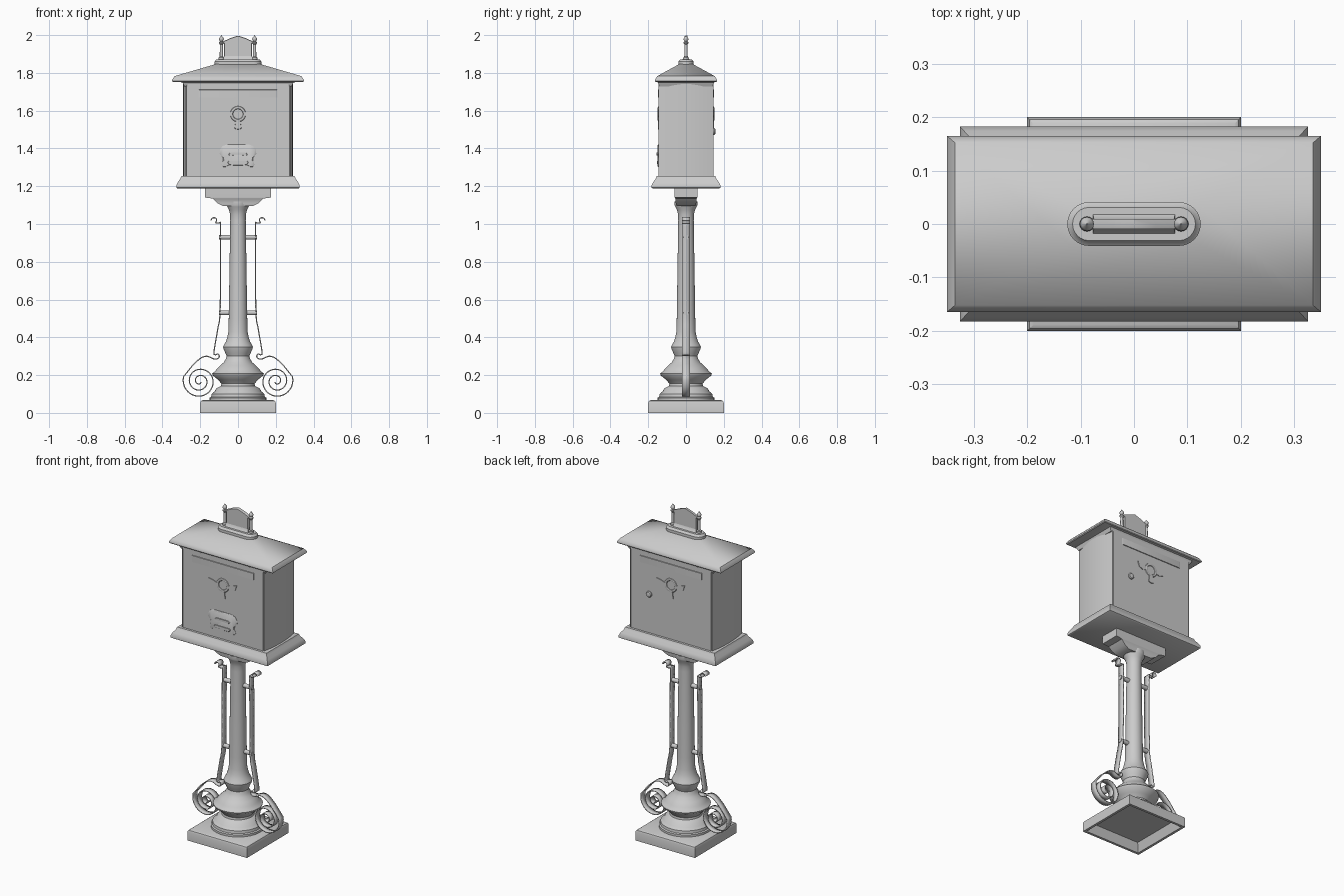
import bpy, bmesh, math
from mathutils import Vector

if "Cube" in bpy.data.objects:
    bpy.data.objects.remove(bpy.data.objects["Cube"])


def make(name, bm):
    bmesh.ops.recalc_face_normals(bm, faces=bm.faces)
    me = bpy.data.meshes.new(name)
    bm.to_mesh(me)
    bm.free()
    ob = bpy.data.objects.new(name, me)
    bpy.context.collection.objects.link(ob)
    return ob


def loft(name, rings, caps=True):
    """Skin a stack of closed outlines with equal point counts."""
    bm = bmesh.new()
    rows = [[bm.verts.new(p) for p in ring] for ring in rings]
    n = len(rows[0])
    for a, b in zip(rows, rows[1:]):
        for i in range(n):
            j = (i + 1) % n
            bm.faces.new((a[i], a[j], b[j], b[i]))
    if caps:
        bm.faces.new(rows[0])
        bm.faces.new(rows[-1])
    return make(name, bm)


def rect(hx, hy, z):
    return [(-hx, -hy, z), (hx, -hy, z), (hx, hy, z), (-hx, hy, z)]


def circle(r, z, cx=0.0, n=40):
    return [(cx + r * math.cos(2 * math.pi * i / n), r * math.sin(2 * math.pi * i / n), z)
            for i in range(n)]


def stadium(hx, r, z, n=12):
    pts = []
    for side, start in ((1, -90), (-1, 90)):
        for i in range(n + 1):
            a = math.radians(start + 180 * i / n)
            pts.append((side * (hx - r) + r * math.cos(a), r * math.sin(a), z))
    return pts


def prism(name, half, y0, y1):
    """Left-right symmetric (x, z) half outline made into a relief from y0 to y1."""
    full = half + [(-x, z) for x, z in reversed(half) if x > 1e-6]
    inner = Vector((0, sum(p[1] for p in full) / len(full)))
    top = [inner + (Vector(p) - inner) * 0.95 for p in full]
    mid = y0 + (y1 - y0) * 0.6
    return loft(name, [[(x, y0, z) for x, z in full], [(x, mid, z) for x, z in full],
                       [(p.x, y1, p.y) for p in top]])


def smooth_path(pts, steps=5):
    """Catmull-Rom through 2D points."""
    p = [Vector(q) for q in pts]
    p = [p[0]] + p + [p[-1]]
    out = []
    for a, b, c, d in zip(p, p[1:], p[2:], p[3:]):
        for k in range(steps):
            t = k / steps
            out.append(0.5 * (2 * b + (c - a) * t + (2 * a - 5 * b + 4 * c - d) * t * t
                              + (3 * b - a - 3 * c + d) * t ** 3))
    return out + [p[-1]]


def mirror_x(ob):
    ob.modifiers.new("mirror", 'MIRROR')


# Square foot, hollow underneath
loft("base_plate", [rect(a, a, z) for a, z in
     ((.165, .05), (.185, 0), (.2, 0), (.2, .052), (.196, .062), (.188, .067))])

# Turned pedestal and tapering column
loft("column", [circle(r, z) for r, z in (
    (.15, .06), (.15, .08), (.142, .084), (.14, .1), (.125, .112), (.115, .13), (.09, .143),
    (.088, .155), (.105, .175), (.134, .198), (.137, .208), (.12, .222), (.115, .23), (.096, .25),
    (.075, .268), (.065, .285), (.06, .3), (.066, .315), (.076, .337), (.079, .35), (.072, .364),
    (.064, .378), (.057, .4), (.051, .43), (.049, .5), (.041, 1.02), (.042, 1.05), (.048, 1.075),
    (.057, 1.092), (.06, 1.1), (.06, 1.12))])

# Support block and tray below the box
loft("support_block", [rect(*r) for r in (
    (.08, .05, 1.095), (.11, .054, 1.11), (.135, .057, 1.135), (.175, .06, 1.14), (.175, .06, 1.195))])
loft("box_tray", [rect(*r) for r in (
    (.32, .176, 1.188), (.326, .182, 1.192), (.326, .182, 1.205), (.318, .174, 1.222),
    (.305, .16, 1.24), (.3, .155, 1.253), (.29, .145, 1.255))])

# Letter box body: flat front and back, softly bowed sides, fine corner grooves
quarter = [(.268, -.145), (.268, -.14), (.273, -.14), (.275, -.145)]
bow = [(.275 + .015 * (1 - (k / 5) ** 2), .145 * k / 5) for k in range(-4, 5)]
right = quarter + bow + [(x, -y) for x, y in reversed(quarter)]
plan = right + [(-x, -y) for x, y in right]
loft("box_body", [[(x, y, z) for x, y in plan] for z in (1.25, 1.74)])

# Flared hipped roof
loft("roof", [rect(*r) for r in (
    (.284, .14, 1.728), (.294, .149, 1.75), (.345, .162, 1.753), (.35, .165, 1.757),
    (.349, .164, 1.764), (.335, .152, 1.783), (.12, .037, 1.846))])

# Crest: rounded footing, gabled plate and two posts
loft("crest_footing", [stadium(*s) for s in (
    (.125, .041, 1.838), (.125, .041, 1.86), (.12, .036, 1.864), (.115, .031, 1.872))])
loft("crest_foot_flare", [rect(*r) for r in (
    (.077, .022, 1.868), (.076, .014, 1.876), (.075, .009, 1.89))])
prism("crest_plate", [(0, 1.997), (.04, 1.984), (.08, 1.966), (.08, 1.96), (.074, 1.957),
                      (.074, 1.87)], .009, -.009)
post = loft("crest_posts", [circle(r, z, .088, 16) for r, z in (
    (.014, 1.868), (.014, 1.882), (.009, 1.888), (.008, 1.95), (.013, 1.957), (.013, 1.963),
    (.007, 1.967), (.012, 1.974), (.013, 1.98), (.01, 1.987), (.004, 1.993), (.001, 2.0))])
mirror_x(post)

# Wrought side strips: hook, upright, curl and spiral in one ribbon
path = smooth_path([
    (.118, 1.008), (.113, 1.022), (.122, 1.033), (.138, 1.03), (.143, 1.018)][::-1]
    + [(.108, 1.005), (.094, 1.006), (.092, .99), (.093, .8), (.095, .53), (.108, .44),
       (.127, .325), (.121, .308), (.106, .312), (.099, .3), (.108, .287), (.128, .286),
       (.165, .3), (.2, .288), (.24, .252)])
turns, steps = 2.6, 80
for k in range(4, steps + 1):
    t = turns * k / steps
    a = math.radians(62) - 2 * math.pi * t
    r = .093 * (1 - t / 2.85)
    path.append(Vector((.203 + r * math.cos(a), .168 + r * math.sin(a))))
bm = bmesh.new()
edges = [(bm.verts.new((p.x, -.02, p.y)), bm.verts.new((p.x, .02, p.y))) for p in path]
for (a, b), (c, d) in zip(edges, edges[1:]):
    bm.faces.new((a, b, d, c))
strip = make("side_scrolls", bm)
sol = strip.modifiers.new("thickness", 'SOLIDIFY')
sol.thickness, sol.offset = .006, 0
mirror_x(strip)

# Short rods tying the strips to the column
for name, z in (("upper_tie_rods", .93), ("lower_tie_rods", .53)):
    ring = circle(.013, 0, n=16)
    rod = loft(name, [[(x, u, z + v) for u, v, _ in ring] for x in (.03, .1)])
    mirror_x(rod)

# Relief on front and back: plain header strip, ring with side leaves and drop
for side, s in (("front", -1), ("back", 1)):
    y0, y1 = s * .143, s * .149
    prism(side + "_header_strip", [(0, 1.711), (.208, 1.711), (.208, 1.67), (0, 1.67)], y0, y1)
    bpy.ops.mesh.primitive_torus_add(major_radius=.034, minor_radius=.008, major_segments=28,
                                     minor_segments=8, location=(0, s * .145, 1.582),
                                     rotation=(math.pi / 2, 0, 0))
    bpy.context.object.name = side + "_relief_ring"
    bpy.context.object.scale.z = .6
    leaf = loft(side + "_relief_leaves", [[(x, y, z) for x, z in (
        (.035, 1.59), (.07, 1.6), (.095, 1.605), (.085, 1.575), (.06, 1.565), (.035, 1.572))]
        for y in (y0, y1)])
    mirror_x(leaf)
    prism(side + "_relief_drop", [(0, 1.55), (.012, 1.548), (.018, 1.505), (0, 1.5)], y0, y1)

# Letter slot plate with hooded opening
prism("slot_plate", [(0, 1.42), (.06, 1.42), (.082, 1.412), (.095, 1.395), (.097, 1.372),
                     (.08, 1.352), (.079, 1.335), (.087, 1.315), (.08, 1.302), (.065, 1.303),
                     (.05, 1.312), (0, 1.31)], -.143, -.15)
prism("slot_hood", [(0, 1.378), (.04, 1.378), (.05, 1.37), (.046, 1.363), (0, 1.365)], -.148, -.155)
prism("slot_lip", [(0, 1.333), (.05, 1.333), (.055, 1.325), (.05, 1.317), (0, 1.317)], -.148, -.154)

# Round lock on the back
lock = loft("back_lock", [[(x, y, 1.49 + z) for x, z, _ in circle(r, 0, n=24)] for r, y in (
    (.018, .143), (.018, .15), (.014, .155), (.006, .157))])
lock.location.x = .145

bpy.ops.object.select_all(action='SELECT')
bpy.context.view_layer.objects.active = strip
bpy.ops.object.shade_smooth_by_angle(angle=math.radians(35))
